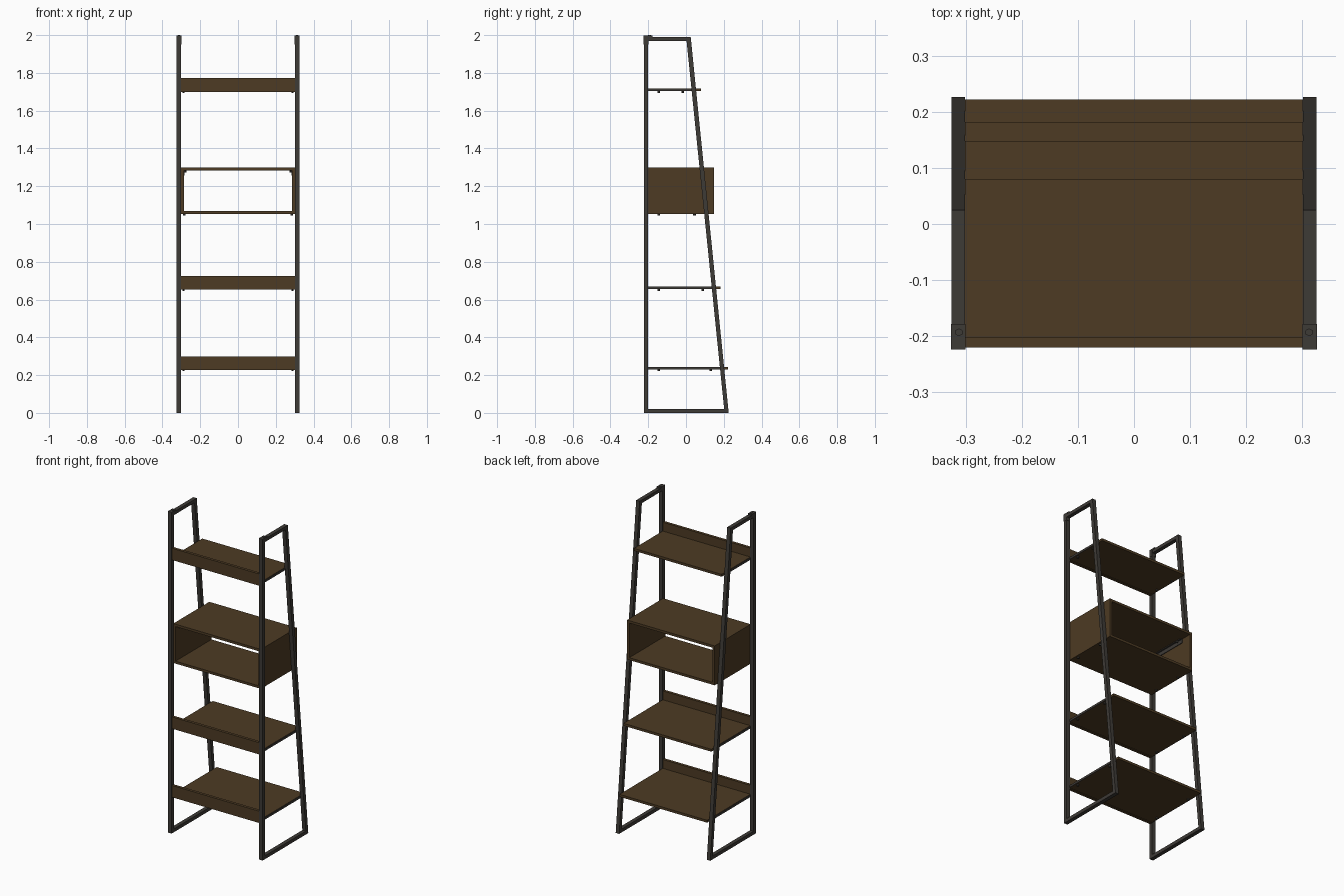
import bpy
import bmesh
from mathutils import Matrix

cube = bpy.data.objects.get("Cube")
if cube:
    bpy.data.objects.remove(cube, do_unlink=True)


def material(name, color):
    mat = bpy.data.materials.new(name)
    mat.use_nodes = True
    mat.diffuse_color = color
    mat.node_tree.nodes["Principled BSDF"].inputs["Base Color"].default_value = color
    return mat


wood = material("walnut brown", (0.074, 0.043, 0.017, 1))
steel = material("dark steel", (0.048, 0.043, 0.037, 1))


def finish(name, bm, mat):
    bmesh.ops.recalc_face_normals(bm, faces=bm.faces)
    mesh = bpy.data.meshes.new(name)
    bm.to_mesh(mesh)
    bm.free()
    mesh.materials.append(mat)
    obj = bpy.data.objects.new(name, mesh)
    bpy.context.collection.objects.link(obj)
    return obj


def box(name, x, y, z, mat):
    """Box from (low, high) ranges on each axis."""
    bm = bmesh.new()
    bmesh.ops.create_cube(bm, size=1)
    for v in bm.verts:
        v.co = [r[0] + (c + 0.5) * (r[1] - r[0]) for r, c in zip((x, y, z), v.co)]
    return finish(name, bm, mat)


def span(side, near, far):
    """Range in x, mirrored onto the chosen side."""
    return tuple(sorted((side * near, side * far)))


def bolt(name, center, radius, height):
    bm = bmesh.new()
    bmesh.ops.create_cone(bm, cap_ends=True, segments=6, radius1=radius,
                          radius2=radius, depth=height,
                          matrix=Matrix.Translation(center))
    return finish(name, bm, steel)


def frame(name, side):
    """Closed tube frame: upright post, sloping leg, top and foot bars."""
    outer = [(-0.222, 0), (0.226, 0), (0.025, 1.99), (-0.222, 1.99)]
    inner = [(-0.2, 0.021), (0.202, 0.021), (0.003, 1.97), (-0.2, 1.97)]
    bm = bmesh.new()
    o, i = [[bm.verts.new((side * 0.301, y, z)) for y, z in loop]
            for loop in (outer, inner)]
    faces = [bm.faces.new((o[k], o[(k + 1) % 4], i[(k + 1) % 4], i[k]))
             for k in range(4)]
    extruded = bmesh.ops.extrude_face_region(bm, geom=faces)["geom"]
    moved = [g for g in extruded if isinstance(g, bmesh.types.BMVert)]
    bmesh.ops.translate(bm, vec=(side * 0.024, 0, 0), verts=moved)
    return finish(name, bm, steel)


def leg_y(z):
    """Middle of the sloping leg at a height."""
    return 0.214 - 0.1 * z


# Side frames with corner caps
sides = (("left", 1), ("right", -1))
for label, s in sides:
    frame(label + "_frame", s)
    box(label + "_cap_top", span(s, 0.3, 0.326), (-0.224, -0.178), (1.989, 1.997), steel)
    box(label + "_cap_front", span(s, 0.3, 0.326), (-0.224, -0.199), (1.95, 1.99), steel)
    bolt(label + "_cap_bolt", (s * 0.312, -0.193, 1.998), 0.007, 0.004)

# Open shelves with a front lip, side rails and fixing bolts
shelves = (("upper", 1.703, 0.08), ("middle", 0.655, 0.182), ("lower", 0.229, 0.222))
for label, z, back in shelves:
    box(label + "_shelf", (-0.301, 0.301), (-0.202, back), (z, z + 0.015), wood)
    box(label + "_shelf_lip", (-0.301, 0.301), (-0.22, -0.202), (z - 0.003, z + 0.07), wood)
    for side, s in sides:
        box(f"{label}_{side}_shelf_rail", span(s, 0.3, 0.304),
            (-0.205, leg_y(z)), (z, z + 0.013), steel)
        for n, y in enumerate((-0.145, leg_y(z) - 0.06)):
            bolt(f"{label}_{side}_shelf_bolt_{n}", (s * 0.288, y, z - 0.004), 0.007, 0.009)

# Open box between the frames
bottom, top, front, back = 1.054, 1.299, -0.205, 0.148
box("box_bottom", (-0.301, 0.301), (front, back), (bottom, bottom + 0.015), wood)
box("box_top", (-0.301, 0.301), (front, back), (top - 0.015, top), wood)
for side, s in sides:
    box(side + "_box_wall", span(s, 0.286, 0.301), (front, back),
        (bottom + 0.015, top - 0.015), wood)
    # Angle strip inside the top corner
    box(side + "_angle_flange", span(s, 0.272, 0.286), (-0.17, 0.08), (1.28, 1.284), steel)
    box(side + "_angle_web", span(s, 0.282, 0.286), (-0.17, 0.08), (1.258, 1.28), steel)
    for n, y in enumerate((-0.145, 0.045)):
        bolt(f"{side}_box_bolt_{n}", (s * 0.285, y, bottom - 0.004), 0.007, 0.009)
        bolt(f"{side}_angle_bolt_{n}", (s * 0.277, y, 1.277), 0.006, 0.007)
